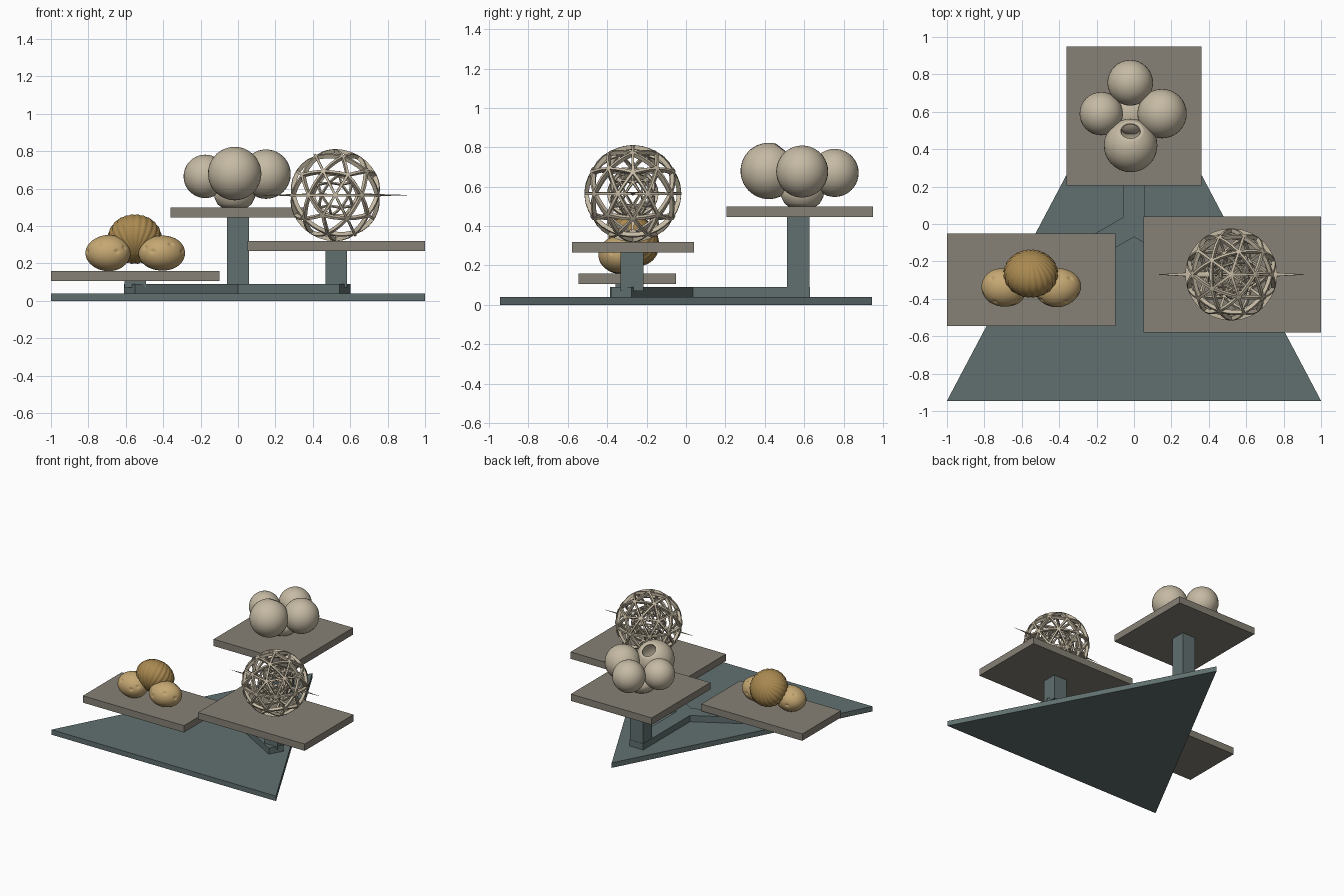
import bpy, bmesh, math
from mathutils import Vector, Matrix

if "Cube" in bpy.data.objects:
    bpy.data.objects.remove(bpy.data.objects["Cube"])


def material(name, rgb):
    m = bpy.data.materials.new(name)
    m.diffuse_color = (*rgb, 1)
    m.use_nodes = True
    m.node_tree.nodes["Principled BSDF"].inputs["Base Color"].default_value = m.diffuse_color
    return m


SLATE = material("slate", (0.12, 0.16, 0.16))
TAUPE = material("taupe", (0.24, 0.22, 0.18))
CREAM = material("cream", (0.56, 0.49, 0.37))
TAN = material("tan", (0.56, 0.39, 0.17))
OCHRE = material("ochre", (0.40, 0.25, 0.08))


def finish(bm, name, mat, smooth=False):
    bmesh.ops.recalc_face_normals(bm, faces=bm.faces)
    me = bpy.data.meshes.new(name)
    bm.to_mesh(me)
    bm.free()
    me.materials.append(mat)
    for p in me.polygons:
        p.use_smooth = smooth
    ob = bpy.data.objects.new(name, me)
    bpy.context.collection.objects.link(ob)
    return ob


def prism(name, outline, z0, z1, mat):
    bm = bmesh.new()
    face = bm.faces.new([bm.verts.new((x, y, z0)) for x, y in outline])
    ext = bmesh.ops.extrude_face_region(bm, geom=[face])
    for v in ext["geom"]:
        if isinstance(v, bmesh.types.BMVert):
            v.co.z = z1
    return finish(bm, name, mat)


def box(name, x0, x1, y0, y1, z0, z1, mat):
    return prism(name, [(x0, y0), (x1, y0), (x1, y1), (x0, y1)], z0, z1, mat)


def lathe(name, profile, centre, mat, tilt=None, steps=32):
    """Spin a (radius, height) profile round z, then tilt and place it."""
    bm = bmesh.new()
    vs = [bm.verts.new((r, 0, z)) for r, z in profile]
    es = [bm.edges.new(p) for p in zip(vs, vs[1:])]
    bmesh.ops.spin(bm, geom=vs + es, axis=(0, 0, 1), cent=(0, 0, 0),
                   steps=steps, angle=2 * math.pi)
    bmesh.ops.remove_doubles(bm, verts=bm.verts, dist=1e-5)
    bm.transform(Matrix.Translation(centre) @ (tilt or Matrix()))
    return finish(bm, name, mat, True)


# triangular base with a three-armed spine
prism("base_plate", [(-1, -0.945), (1, -0.945), (0, 0.945)], 0, 0.04, SLATE)
outline, w = [], 0.06
for i, length in enumerate((0.63, 0.67, 0.66)):
    a = math.radians(90 + 120 * i)
    d, n = Vector((math.cos(a), math.sin(a))), Vector((-math.sin(a), math.cos(a)))
    inner = Matrix.Rotation(math.radians(60), 2) @ d * (w / math.sin(math.radians(60)))
    outline += [d * length - n * w, d * length + n * w, inner]
prism("spine", outline, 0.04, 0.09, SLATE)

# posts and trays
for side, (px, py), (x0, x1, y0, y1), top in (
        ("back", (0, 0.57), (-0.36, 0.36, 0.205, 0.95), 0.50),
        ("left", (-0.55, -0.30), (-1, -0.10, -0.545, -0.05), 0.16),
        ("right", (0.525, -0.275), (0.05, 1, -0.58, 0.04), 0.32)):
    box(side + "_post", px - 0.058, px + 0.058, py - 0.058, py + 0.058,
        0.07, top - 0.055, SLATE)
    box(side + "_tray", x0, x1, y0, y1, top - 0.055, top, TAUPE)

# potatoes with dimpled eyes
EYES = [(0.5, -0.85, 0.1), (0.75, -0.5, 0.3), (-0.3, -0.8, 0.5), (-0.6, 0.4, 0.7),
        (0.2, 0.3, 0.95), (0.6, 0.8, 0.1), (-0.4, 0.9, -0.1), (-0.85, -0.5, 0.1)]
for side, px, s in (("left", -0.695, 1), ("right", -0.408, -1)):
    bm = bmesh.new()
    bmesh.ops.create_icosphere(bm, subdivisions=5, radius=1)
    for v in bm.verts:
        n = v.co.normalized()
        depth = sum(math.exp(-((n - Vector((s * e[0], e[1], e[2])).normalized()).length / 0.09) ** 2)
                    for e in EYES)
        bump = 0.02 * math.sin(3 * n.x + s) * math.cos(2.5 * n.y)
        v.co = n * (1 + bump - 0.09 * depth)
    turn = Matrix.Rotation(s * math.radians(-8), 4, 'Z')
    bm.transform(Matrix.Translation((px, -0.34, 0.255)) @ turn
                 @ Matrix.Diagonal((0.123, 0.103, 0.095, 1)))
    finish(bm, side + "_potato", TAN, True)

# ribbed squash leaning on the potatoes
bm = bmesh.new()
bmesh.ops.create_uvsphere(bm, u_segments=96, v_segments=32, radius=1)
for v in bm.verts:
    ring = math.hypot(v.co.x, v.co.y)
    rib = abs(math.sin(12 * math.atan2(v.co.y, v.co.x)))
    v.co *= 1 - 0.045 * ring * (1 - rib)
bm.transform(Matrix.Translation((-0.552, -0.265, 0.33))
             @ Matrix.Rotation(math.radians(-50), 4, 'X')
             @ Matrix.Diagonal((0.146, 0.143, 0.118, 1)))
finish(bm, "ribbed_squash", OCHRE, True)

# clustered pot: four globes round a low bulb
def globe_profile(r, hole=0.0):
    a0 = math.asin(hole / r)
    pts = [(r * math.sin(a), r * math.cos(a))
           for a in (math.pi + (a0 - math.pi) * i / 20 for i in range(21))]
    pts[0] = (0, -r)
    if hole:  # thin wall turning into a hollow inside
        q = r * 0.9
        b0 = math.asin(hole * 0.9 / q)
        pts += [(q * math.sin(b), q * math.cos(b))
                for b in (b0 + (math.pi - b0) * i / 12 for i in range(13))]
        pts[-1] = (0, -q)
    else:
        pts[-1] = (0, r)
    return pts


for side, c, r in (("left", (-0.175, 0.59, 0.665), 0.116),
                   ("right", (0.15, 0.59, 0.677), 0.132),
                   ("rear", (-0.02, 0.755, 0.67), 0.122)):
    lathe(side + "_globe", globe_profile(r), c, CREAM)
lathe("front_globe", globe_profile(0.143, 0.055), (-0.018, 0.42, 0.68), CREAM,
      Matrix.Rotation(math.radians(-38), 4, 'X'))
lathe("pot_bulb", [(0, 0.50), (0.07, 0.50), (0.09, 0.515), (0.108, 0.55), (0.11, 0.575),
                   (0.095, 0.605), (0.06, 0.63), (0.0, 0.64)], (-0.018, 0.59, 0), CREAM)


# lattice balls, one nested in the other
def lattice(name, radius, strut, depth):
    bm = bmesh.new()
    bmesh.ops.create_icosphere(bm, subdivisions=2, radius=radius)
    panes = list(bm.faces)
    bmesh.ops.inset_individual(bm, faces=panes, thickness=strut / 2)
    bmesh.ops.delete(bm, geom=panes, context='FACES')
    bmesh.ops.subdivide_edges(bm, edges=bm.edges[:], cuts=2, use_grid_fill=True)
    for v in bm.verts:
        v.co = v.co.normalized() * radius
    bm.transform(Matrix.Translation(CENTRE))
    ob = finish(bm, name, CREAM)
    mod = ob.modifiers.new("thickness", 'SOLIDIFY')
    mod.thickness, mod.offset = depth, -1


CENTRE = Vector((0.52, -0.27, 0.565))
lattice("outer_lattice_ball", 0.246, 0.026, 0.022)
lattice("inner_lattice_ball", 0.13, 0.016, 0.014)

# needles through the lattice, one each way along x
for side, s in (("left", -1), ("right", 1)):
    bm = bmesh.new()
    bmesh.ops.create_cone(bm, cap_ends=True, segments=12, radius1=0.018, radius2=0.0005,
                          depth=0.28)
    bm.transform(Matrix.Translation(CENTRE + Vector((s * 0.26, 0, 0)))
                 @ Matrix.Diagonal((1, 1, 0.5, 1))
                 @ Matrix.Rotation(s * math.pi / 2, 4, 'Y'))
    finish(bm, side + "_needle", CREAM)
